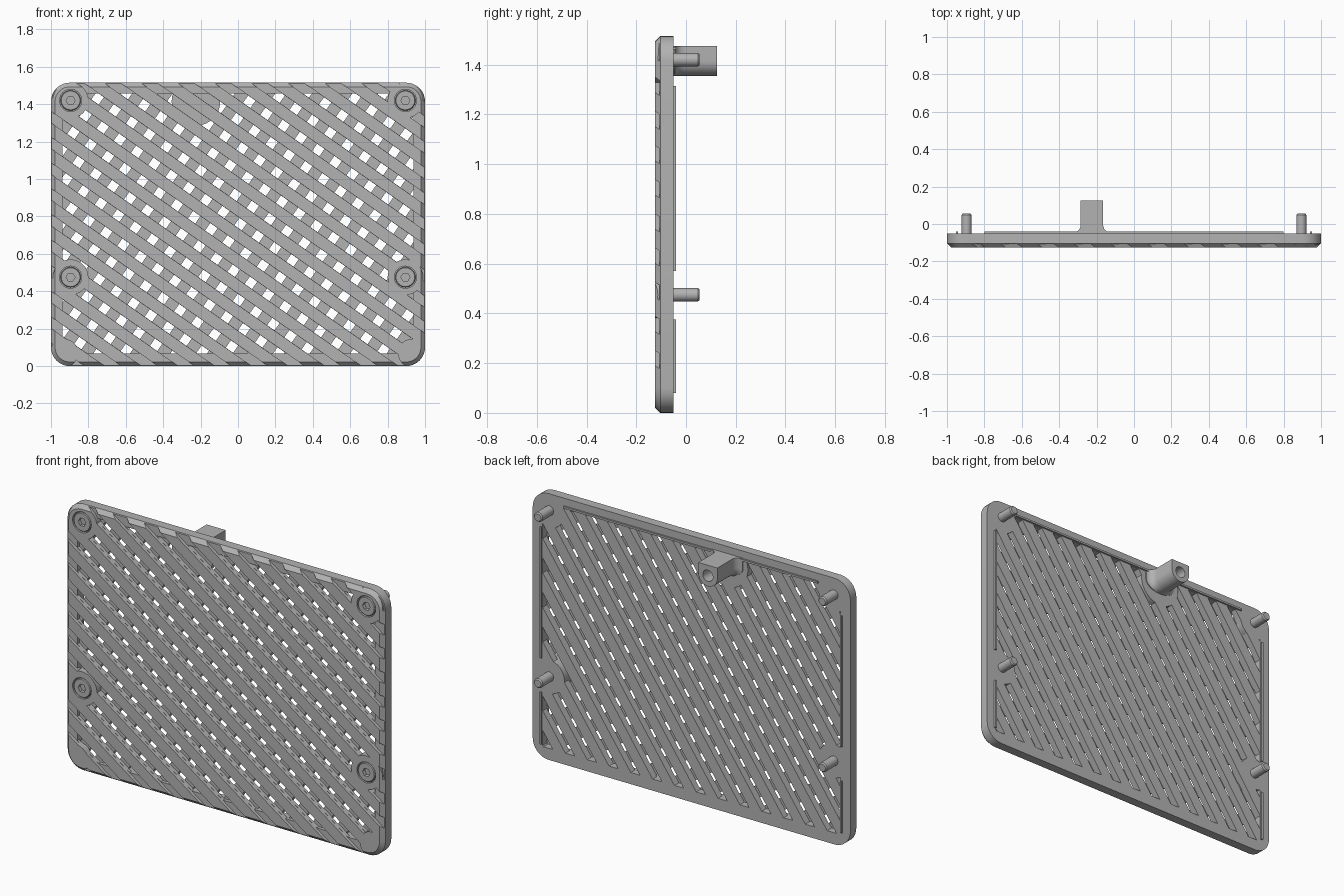
import bpy, bmesh
from math import sin, cos, pi, radians
from mathutils import Vector

cube = bpy.data.objects.get("Cube")
if cube:
    bpy.data.objects.remove(cube, do_unlink=True)

grey = bpy.data.materials.new("plain grey")
grey.use_nodes = True
grey.diffuse_color = (0.45, 0.45, 0.45, 1)
grey.node_tree.nodes["Principled BSDF"].inputs["Base Color"].default_value = grey.diffuse_color

FRONT, BACK, MID = -0.125, -0.05, -0.0875
HEIGHT, SLOPE, PITCH, GAP = 1.515, radians(35), 0.1125, 0.05
SCREWS = [(sx * 0.895, z) for sx in (-1, 1) for z in (0.475, 1.42)]
BOSS = (-0.225, 1.415)


def make(name, lofts):
    """Object from closed lofts; each loft is a list of (outline, y) rings."""
    bm = bmesh.new()
    for rings in lofts:
        loops = [[bm.verts.new((x, y, z)) for x, z in pts] for pts, y in rings]
        for a, b in zip(loops, loops[1:]):
            for i in range(len(a)):
                j = (i + 1) % len(a)
                bm.faces.new((a[i], a[j], b[j], b[i]))
        bm.faces.new(loops[0])
        bm.faces.new(loops[-1][::-1])
    bmesh.ops.recalc_face_normals(bm, faces=bm.faces[:])
    me = bpy.data.meshes.new(name)
    bm.to_mesh(me)
    bm.free()
    me.materials.append(grey)
    ob = bpy.data.objects.new(name, me)
    bpy.context.collection.objects.link(ob)
    return ob


def prism(pts, y0, y1):
    return [(pts, y0), (pts, y1)]


def disc(c, r, n=32):
    return [(c[0] + r * cos(2 * pi * i / n), c[1] + r * sin(2 * pi * i / n)) for i in range(n)]


def rect(x0, x1, z0, z1):
    return [(x0, z0), (x1, z0), (x1, z1), (x0, z1)]


def rounded(inset, radius=0.1, steps=8):
    """Plate outline moved inward by inset."""
    pts = []
    for k, (sx, sz) in enumerate([(1, 1), (-1, 1), (-1, -1), (1, -1)]):
        cx, cz = sx * (1 - radius), HEIGHT / 2 + sz * (HEIGHT / 2 - radius)
        for i in range(steps + 1):
            a = (k + i / steps) * pi / 2
            pts.append((cx + (radius - inset) * cos(a), cz + (radius - inset) * sin(a)))
    return pts


def boolean(ob, cutter, operation="DIFFERENCE"):
    """Combine, keep the result and throw the cutter away."""
    mod = ob.modifiers.new("cut", "BOOLEAN")
    mod.operation, mod.solver, mod.object = operation, "EXACT", cutter
    bpy.context.view_layer.update()
    graph = bpy.context.evaluated_depsgraph_get()
    me = bpy.data.meshes.new_from_object(ob.evaluated_get(graph))
    ob.modifiers.clear()
    ob.data = me
    bpy.data.objects.remove(cutter, do_unlink=True)


def slots(name, angle, phase, width, y0, y1, pads, window):
    """Parallel slot cutters at an angle, leaving the pads solid."""
    along, across = Vector((cos(angle), sin(angle))), Vector((-sin(angle), cos(angle)))
    mid = Vector((0, HEIGHT / 2))
    lofts = []
    for k in range(-25, 26):
        off = k * PITCH + phase
        dist = off - mid.dot(across)
        if abs(dist) > 1.2:
            continue
        c = mid + across * dist
        corners = [c + along * (s * 1.5) + across * (t * width / 2)
                   for s, t in ((-1, -1), (1, -1), (1, 1), (-1, 1))]
        lofts.append(prism([tuple(p) for p in corners], y0, y1))
    ob = make(name, lofts)
    if window:
        box = make("window", [prism(rect(-0.937, 0.937, 0.066, 1.458), -0.5, 0.5)])
        boolean(ob, box, "INTERSECT")
    boolean(ob, make("pads", [prism(disc(p, r), -0.6, 0.6) for p, r in pads]))
    return ob


# Plate with a chamfered front rim
plate = make("grille_plate", [[(rounded(0.022), FRONT), (rounded(0), FRONT + 0.022), (rounded(0), BACK)]])

# Front grooves run down to the right, back slots cross them at right angles
screw_pads = [(p, 0.095) for p in SCREWS]
front_pads = screw_pads + [((sx * 0.93, 0.07), 0.075) for sx in (-1, 1)]
back_pads = screw_pads + [(BOSS, 0.13)]
boolean(plate, slots("rim_grooves", -SLOPE, 0.067, GAP, -0.2, FRONT + 0.018, front_pads, False))
boolean(plate, slots("front_grooves", -SLOPE, 0.067, GAP - 0.002, -0.2, MID, front_pads, True))
boolean(plate, slots("back_slots", pi / 2 - SLOPE, -0.0265, GAP - 0.002, MID - 0.003, 0.2, back_pads, True))

# Recesses for the screw heads
boolean(plate, make("recesses", [prism(disc(p, 0.059), -0.2, FRONT + 0.02) for p in SCREWS]))

# Screws with hex sockets and chamfered tips
names = ["right_lower", "right_upper", "left_lower", "left_upper"]
for name, p in zip(names, SCREWS):
    screw = make(name + "_screw", [[
        (disc(p, 0.050), FRONT), (disc(p, 0.054), FRONT + 0.004),
        (disc(p, 0.054), FRONT + 0.025), (disc(p, 0.027), FRONT + 0.045),
        (disc(p, 0.027), 0.048), (disc(p, 0.021), 0.055)]])
    boolean(screw, make("socket", [prism(disc(p, 0.024, 6), -0.2, FRONT + 0.03)]))


def boss_outline(half):
    """Flat top, round bottom."""
    arc = [(BOSS[0] + half * cos(a), BOSS[1] + 0.06 * sin(a))
           for a in (pi + pi * i / 20 for i in range(21))]
    return arc + [(BOSS[0] + half, BOSS[1] + 0.06), (BOSS[0] - half, BOSS[1] + 0.06)]


# Mounting boss flared at its base, with a blind hole
flare = [(boss_outline(0.06 + 0.04 * (1 - sin(a))), -0.045 + 0.04 * (1 - cos(a)))
         for a in (pi / 2 * i / 6 for i in range(7))]
boss = make("mounting_boss", [[(boss_outline(0.1), BACK - 0.01)] + flare + [(boss_outline(0.06), 0.125)]])
boolean(boss, make("boss_hole", [prism(disc(BOSS, 0.032), 0.0, 0.3)]))

# Thin locating rails on the back
rails = [rect(-0.8, 0.8, 1.461, 1.472)]
for sx in (-1, 1):
    x0, x1 = sorted((sx * 0.94, sx * 0.951))
    rails += [rect(x0, x1, 0.08, 0.375), rect(x0, x1, 0.57, 1.315)]
make("back_rails", [prism(r, BACK - 0.005, BACK + 0.01) for r in rails])

# Smooth round parts, keep edges crisp
for ob in bpy.context.collection.objects:
    if ob.type == "MESH" and grey.name in ob.data.materials:
        bpy.ops.object.select_all(action="DESELECT")
        ob.select_set(True)
        bpy.context.view_layer.objects.active = ob
        bpy.ops.object.shade_smooth_by_angle(angle=radians(30))
